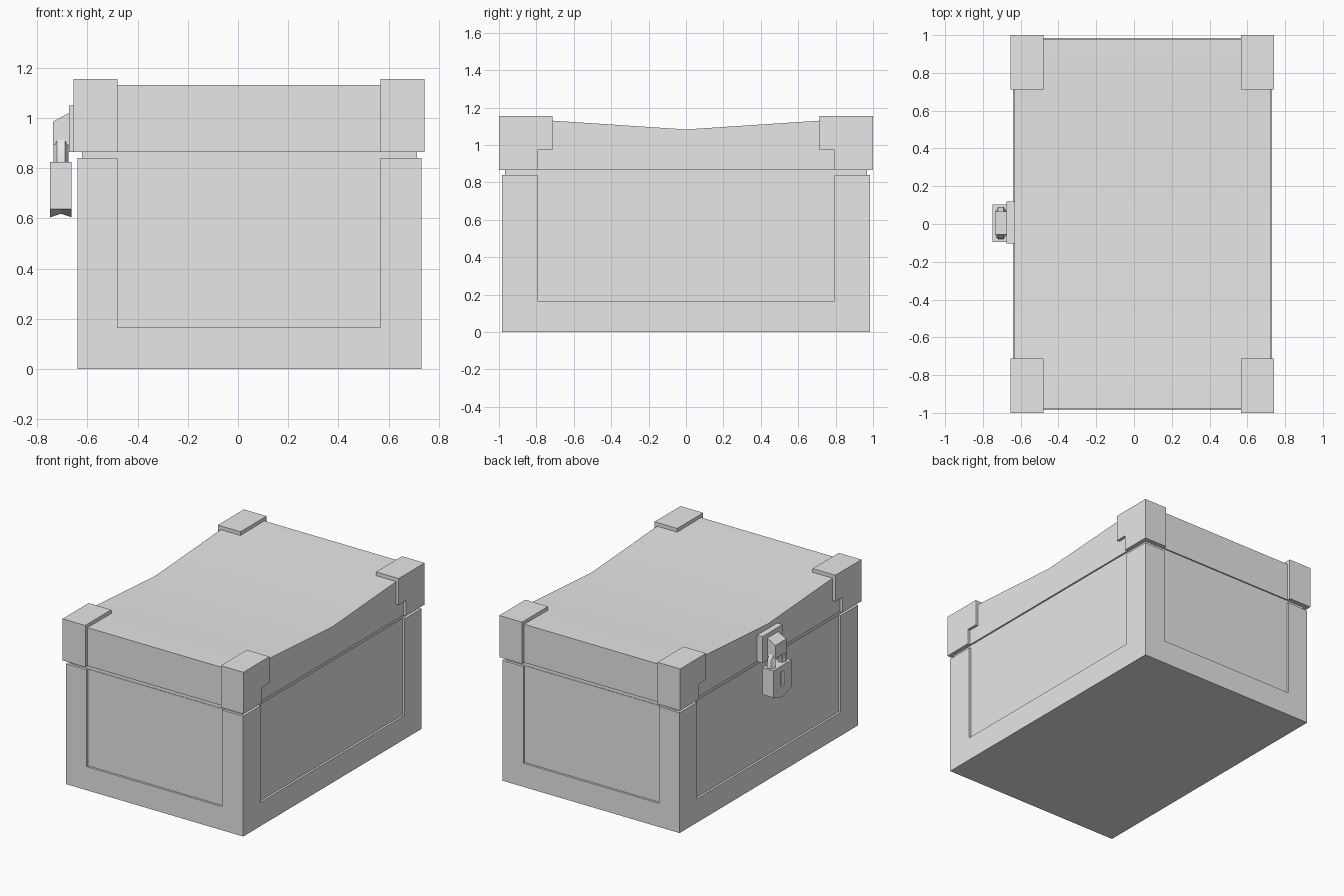
import bpy
import bmesh
from mathutils import Vector

old = bpy.data.objects.get("Cube")
if old:
    bpy.data.objects.remove(old, do_unlink=True)

GREY = (0.8, 0.8, 0.8, 1.0)
mat = bpy.data.materials.new("plain_grey")
mat.use_nodes = True
mat.diffuse_color = GREY
mat.node_tree.nodes["Principled BSDF"].inputs["Base Color"].default_value = GREY


def add_object(name, bm):
    bmesh.ops.recalc_face_normals(bm, faces=bm.faces)
    mesh = bpy.data.meshes.new(name)
    bm.to_mesh(mesh)
    bm.free()
    mesh.materials.append(mat)
    obj = bpy.data.objects.new(name, mesh)
    bpy.context.collection.objects.link(obj)
    return obj


def loft(name, sections):
    """Join equal-length point rings and cap both ends."""
    bm = bmesh.new()
    rings = [[bm.verts.new(p) for p in ring] for ring in sections]
    for a, b in zip(rings, rings[1:]):
        for i in range(len(a)):
            j = (i + 1) % len(a)
            bm.faces.new((a[i], a[j], b[j], b[i]))
    bm.faces.new(rings[0])
    bm.faces.new(rings[-1])
    return add_object(name, bm)


def prism(name, profile, x0, x1):
    """Extrude a (y, z) profile along x."""
    return loft(name, [[(x, y, z) for y, z in profile] for x in (x0, x1)])


def box(name, x0, x1, y0, y1, z0, z1):
    return prism(name, [(y0, z0), (y1, z0), (y1, z1), (y0, z1)], x0, x1)


def select(obj):
    bpy.ops.object.select_all(action='DESELECT')
    obj.select_set(True)
    bpy.context.view_layer.objects.active = obj


def carve(obj, cutter):
    mod = obj.modifiers.new("cut", 'BOOLEAN')
    mod.operation = 'DIFFERENCE'
    mod.solver = 'EXACT'
    mod.object = cutter
    select(obj)
    bpy.ops.object.modifier_apply(modifier=mod.name)
    bpy.data.objects.remove(cutter, do_unlink=True)


# Chest body with a shallow panel open at the top on each side
X0, X1, Y, TOP = -0.64, 0.73, 0.985, 0.84
DEPTH, PANEL_Z = 0.015, 0.165
body = box("chest_body", X0, X1, -Y, Y, 0, TOP)
for s in (-1, 1):
    ya, yb = sorted((s * (Y - DEPTH), s * (Y + 0.1)))
    carve(body, box("end_cutter", -0.48, 0.567, ya, yb, PANEL_Z, 1))
for xa, xb in ((X0 - 0.1, X0 + DEPTH), (X1 - DEPTH, X1 + 0.1)):
    carve(body, box("side_cutter", xa, xb, -0.793, 0.793, PANEL_Z, 1))

# Recessed band between body and lid
box("seam_band", X0 + 0.018, X1 - 0.018, -0.967, 0.967, 0.8, 0.9)

# Lid with a sagging top
LID = 0.865
lid = prism("lid", [(-0.976, LID), (0.976, LID), (0.976, 1.132), (0.715, 1.13),
                    (0, 1.083), (-0.715, 1.13), (-0.976, 1.132)], X0 + 0.007, X1 - 0.007)
select(lid)
bpy.ops.object.shade_smooth_by_angle()

# Stepped caps on the four lid corners
cap = [(0.713, 1.156), (1, 1.156), (1, LID), (0.793, LID), (0.793, 0.972), (0.713, 0.972)]
for end, s in (("front", -1), ("back", 1)):
    for side, xa, xb in (("right", -0.655, -0.48), ("left", 0.567, 0.742)):
        prism(f"lid_cap_{end}_{side}", [(s * y, z) for y, z in cap], xa, xb)

# Hasp plate and its sloping staple
box("hasp_plate", -0.674, -0.62, -0.104, 0.12, LID, 1.05)
loft("hasp_staple", [[(x, y, z) for x, z in
                      ((-0.66, 0.893), (-0.737, 0.893), (-0.737, 0.985), (-0.66, 1.027))]
                     for y in (-0.055, 0.065)])

# Padlock body: pointed base with a lengthwise crease
sections = []
for x, lift in ((-0.748, 0), (-0.705, 0.014), (-0.663, 0)):
    sections.append([(x, -0.096, 0.825), (x, 0.104, 0.825), (x, 0.104, 0.637),
                     (x, 0.004, 0.604 + lift), (x, -0.096, 0.637)])
padlock = loft("padlock_body", sections)
carve(padlock, box("keyhole_cutter", -0.8, -0.733, -0.012, 0.02, 0.68, 0.785))

# Shackle: bent rod passing through the staple
curve = bpy.data.curves.new("padlock_shackle", 'CURVE')
curve.dimensions = '3D'
curve.bevel_depth = 0.03
curve.bevel_resolution = 1
curve.use_fill_caps = True
path = [(-0.056, 0.8), (-0.056, 0.875), (-0.03, 0.905),
        (0.038, 0.905), (0.064, 0.875), (0.064, 0.8)]
spline = curve.splines.new('POLY')
spline.points.add(len(path) - 1)
for point, (y, z) in zip(spline.points, path):
    point.co = Vector((-0.705, y, z, 1))
shackle = bpy.data.objects.new("padlock_shackle", curve)
bpy.context.collection.objects.link(shackle)
curve.materials.append(mat)
select(shackle)
bpy.ops.object.convert(target='MESH')
bpy.ops.object.shade_smooth_by_angle(angle=0.8)
